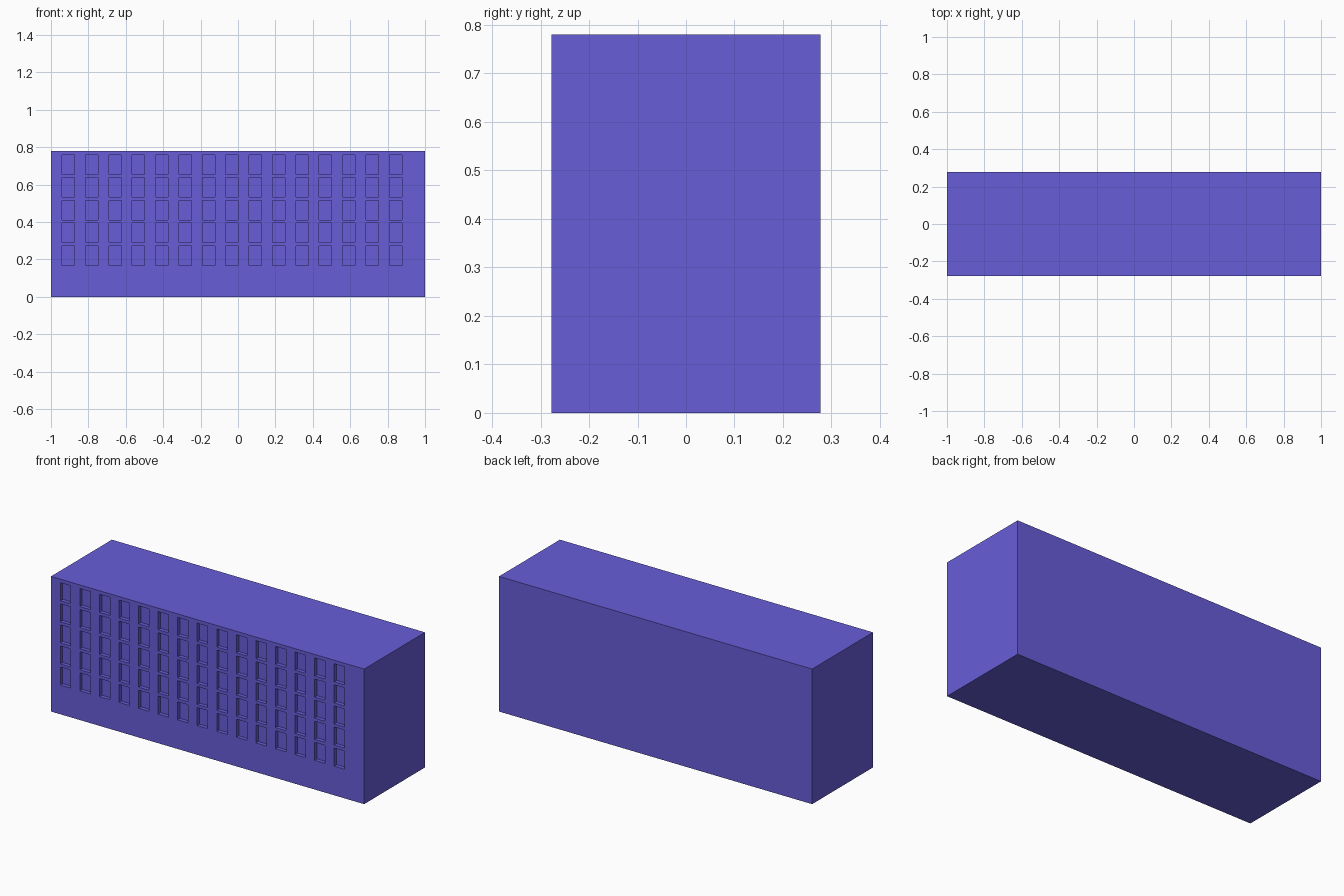
import bpy

if "Cube" in bpy.data.objects:
    bpy.data.objects.remove(bpy.data.objects["Cube"])

W, D, H = 2.0, 0.555, 0.78            # block size
COLS, ROWS = 15, 5                    # window grid
WIN_W, WIN_H, RECESS = 0.067, 0.104, 0.022
STEP_X, STEP_Z = 0.125, 0.1217
FIRST_X, FIRST_Z = -0.9075, 0.2205    # centre of lowest left window


def box(name, size, centre):
    bpy.ops.mesh.primitive_cube_add(size=1, location=centre)
    ob = bpy.context.object
    ob.name = name
    ob.scale = size
    bpy.ops.object.transform_apply(location=False, rotation=False, scale=True)
    return ob


# Main block
block = box("building_block", (W, D, H), (0, 0, H / 2))
mat = bpy.data.materials.new("violet_wall")
mat.diffuse_color = (0.14, 0.11, 0.69, 1)
mat.use_nodes = True
mat.node_tree.nodes["Principled BSDF"].inputs["Base Color"].default_value = mat.diffuse_color
block.data.materials.append(mat)

# Window cutter, repeated along the front in columns and rows
cutter = box("window_cutter", (WIN_W, 2 * RECESS, WIN_H), (FIRST_X, -D / 2, FIRST_Z))
cutter.data.materials.append(mat)
for name, count, step in (("columns", COLS, (STEP_X, 0, 0)), ("rows", ROWS, (0, 0, STEP_Z))):
    arr = cutter.modifiers.new(name, 'ARRAY')
    arr.count = count
    arr.use_relative_offset = False
    arr.use_constant_offset = True
    arr.constant_offset_displace = step
cutter.hide_render = True
cutter.display_type = 'WIRE'

# Recessed windows
cut = block.modifiers.new("windows", 'BOOLEAN')
cut.operation = 'DIFFERENCE'
cut.solver = 'EXACT'
cut.object = cutter
